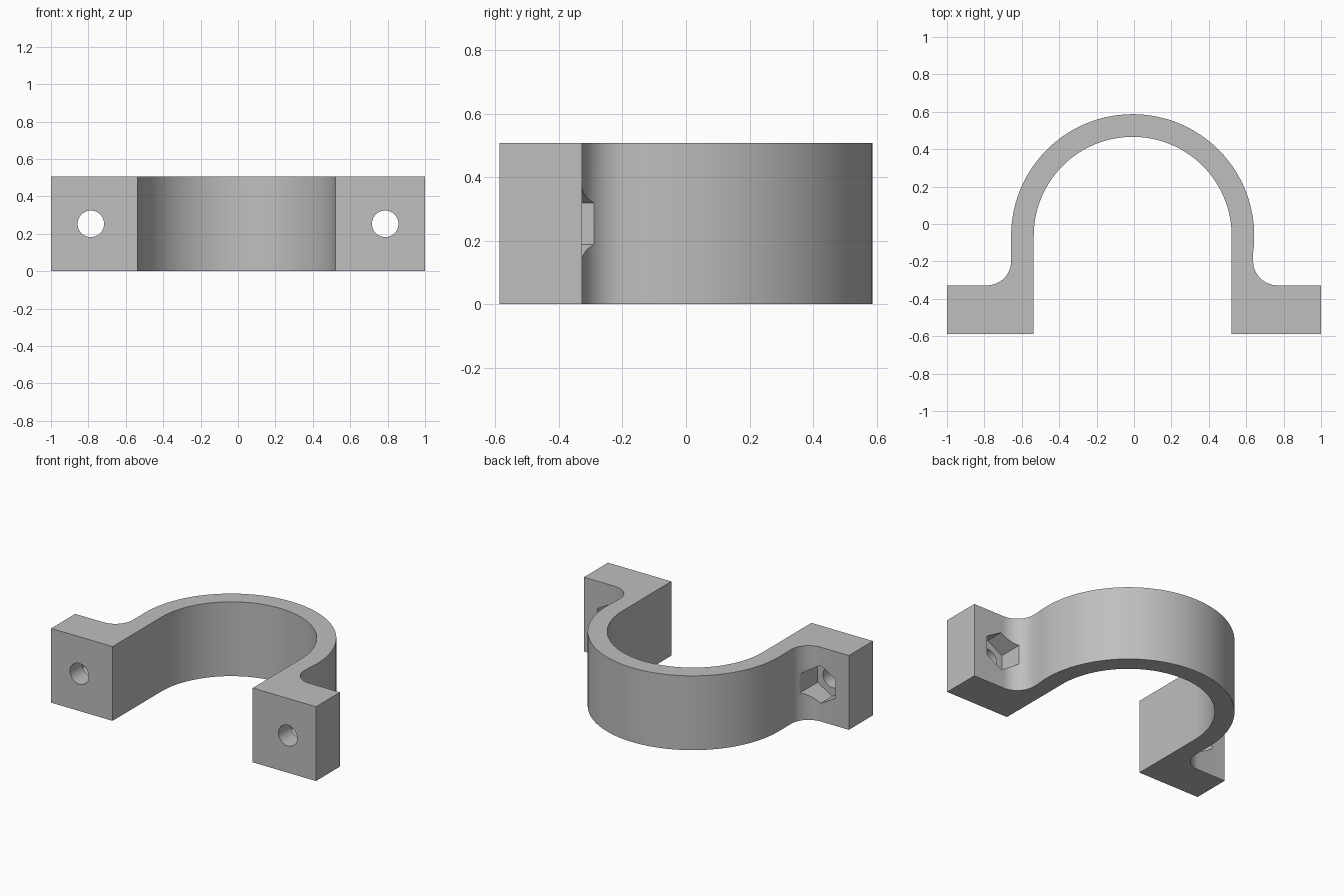
import bpy, bmesh
from math import sin, cos, pi, radians, asin, acos
from mathutils import Matrix, Vector

cube = bpy.data.objects.get("Cube")
if cube:
    bpy.data.objects.remove(cube, do_unlink=True)

HEIGHT = 0.507
FRONT, FLANGE_BACK = -0.587, -0.328
CX, CY = -0.007, -0.063            # centre of the half ring
R_OUT, R_IN = 0.65, 0.529
FILLET = 0.13
BOLT_X, BOLT_Z = 0.787, HEIGHT / 2
LEG_R = 0.637                      # outer face of the left leg (+x)

steel = bpy.data.materials.new("light grey")
steel.use_nodes = True
grey = (0.52, 0.52, 0.52, 1)
steel.diffuse_color = grey
steel.node_tree.nodes["Principled BSDF"].inputs["Base Color"].default_value = grey


def arc(cx, cy, r, a0, a1, n):
    return [(cx + r * cos(a0 + (a1 - a0) * i / n),
             cy + r * sin(a0 + (a1 - a0) * i / n)) for i in range(n + 1)]


def prism(name, outline):
    """Extrude an outline in the xy plane up to the full height."""
    bm = bmesh.new()
    face = bm.faces.new([bm.verts.new((x, y, 0)) for x, y in outline])
    top = bmesh.ops.extrude_face_region(bm, geom=[face])["geom"]
    verts = [v for v in top if isinstance(v, bmesh.types.BMVert)]
    bmesh.ops.translate(bm, verts=verts, vec=(0, 0, HEIGHT))
    bmesh.ops.recalc_face_normals(bm, faces=bm.faces)
    return to_object(name, bm)


def to_object(name, bm):
    mesh = bpy.data.meshes.new(name)
    bm.to_mesh(mesh)
    bm.free()
    mesh.materials.append(steel)
    obj = bpy.data.objects.new(name, mesh)
    bpy.context.collection.objects.link(obj)
    return obj


def cutter(name, sides, radius, x, y0, y1):
    """Prism along y, with a vertex pointing up."""
    bm = bmesh.new()
    bmesh.ops.create_cone(bm, cap_ends=True, segments=sides, radius1=radius,
                          radius2=radius, depth=y1 - y0)
    bmesh.ops.transform(bm, verts=bm.verts, matrix=Matrix.Translation(
        Vector((x, (y0 + y1) / 2, BOLT_Z))) @ Matrix.Rotation(pi / 2, 4, "X"))
    obj = to_object(name, bm)
    obj.hide_render = True
    return obj


# Clamp outline: left flange, outer ring, right flange, inner ring
join = -acos((LEG_R - CX) / R_OUT)
fy = FLANGE_BACK + FILLET
outline = [(CX + R_IN, FRONT), (1, FRONT), (1, FLANGE_BACK)]
outline += arc(LEG_R + FILLET, fy, FILLET, -pi / 2, -pi, 16)
outline += arc(CX, CY, R_OUT, join, pi, 80)
outline += arc(CX - R_OUT - FILLET, fy, FILLET, 0, -pi / 2, 16)
outline += [(-1, FLANGE_BACK), (-1, FRONT), (CX - R_IN, FRONT)]
outline += arc(CX, CY, R_IN, pi, 0, 80)
clamp = prism("clamp_half", outline)

# Bolt holes and hexagonal nut pockets
cutters = []
for side, x in (("left", BOLT_X), ("right", -BOLT_X)):
    cutters.append(cutter(side + "_bolt_hole", 48, 0.071, x, -0.7, 0.0))
    cutters.append(cutter(side + "_nut_pocket", 6, 0.13, x, -0.455, -0.1))

bpy.context.view_layer.objects.active = clamp
for c in cutters:
    mod = clamp.modifiers.new(c.name, "BOOLEAN")
    mod.operation, mod.solver, mod.object = "DIFFERENCE", "EXACT", c
    bpy.ops.object.modifier_apply(modifier=mod.name)
    bpy.data.objects.remove(c, do_unlink=True)

# Smooth curved walls, sharp edges
bpy.ops.object.select_all(action="DESELECT")
clamp.select_set(True)
bpy.ops.object.shade_smooth_by_angle(angle=radians(30))
